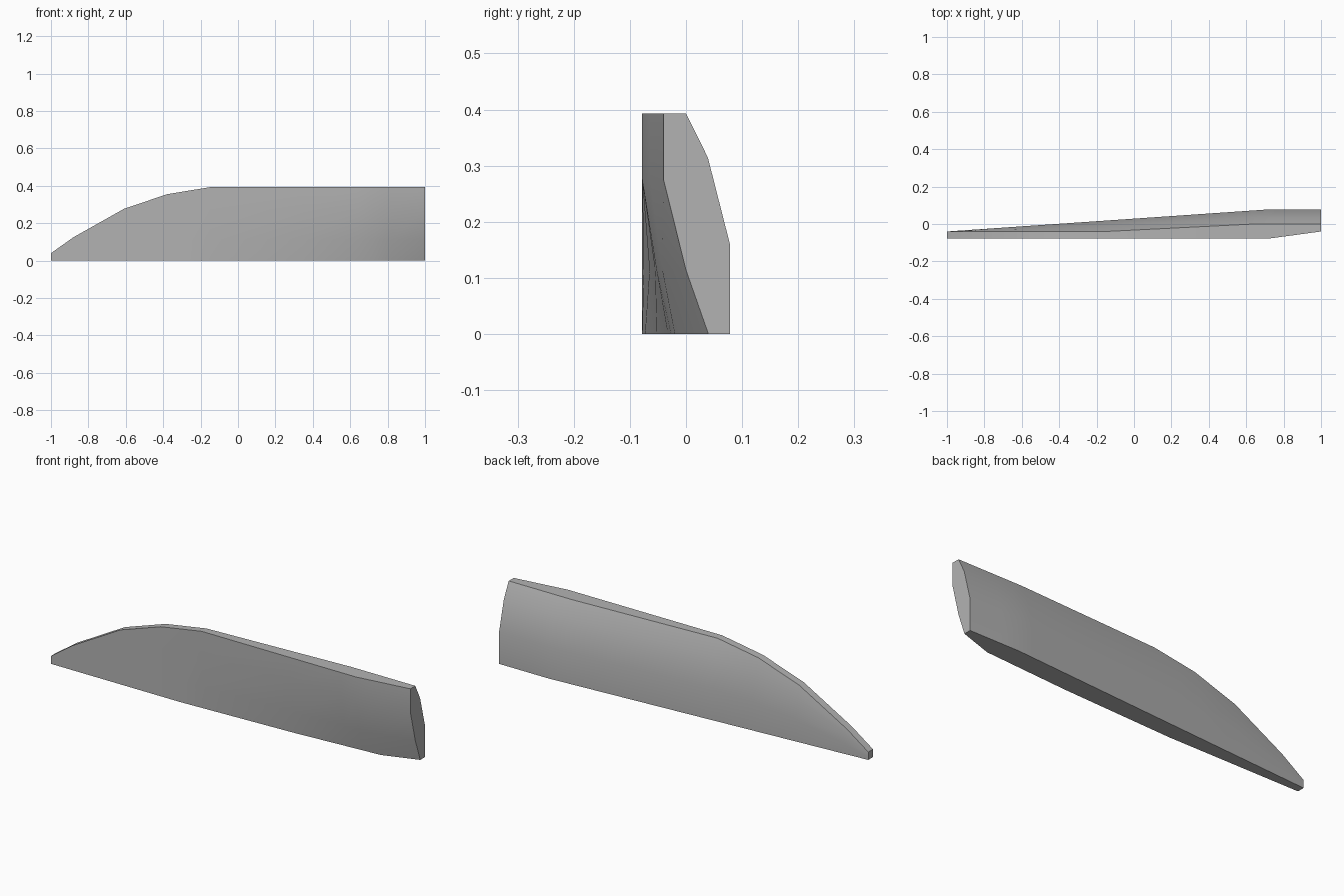
import bpy
import bmesh

cube = bpy.data.objects.get("Cube")
if cube:
    bpy.data.objects.remove(cube)

grey = bpy.data.materials.new("plain grey")
grey.use_nodes = True
colour = (0.45, 0.45, 0.45, 1)
grey.diffuse_color = colour
grey.node_tree.nodes["Principled BSDF"].inputs["Base Color"].default_value = colour


def along(points, x):
    """Piecewise linear value at x."""
    for (x0, v0), (x1, v1) in zip(points, points[1:]):
        if x <= x1:
            return v0 + (v1 - v0) * (x - x0) / (x1 - x0)
    return points[-1][1]


# Outline curves along the length of the panel
HEIGHT = [(-1, 0.04), (-0.88, 0.125), (-0.61, 0.277), (-0.38, 0.355), (-0.15, 0.393), (1, 0.393)]
FRONT_TOP = [(-1, -0.078), (0.72, -0.078), (1, -0.04)]
FRONT_BOTTOM = [(-1, -0.078), (-0.27, -0.078), (0.35, -0.052), (0.82, -0.02), (1, 0.04)]
BACK_TOP = [(-1, -0.04), (-0.15, -0.04), (0.64, 0), (1, 0)]
BACK_BOTTOM = [(-1, -0.04), (0.72, 0.078), (1, 0.078)]

# Cross-section: (height fraction, blend from top line to bottom line)
FRONT_SECTION = [(0, 1), (0.29, 0.5), (0.7, 0), (1, 0)]
BACK_SECTION = [(1, 0), (0.8, 0.5), (0.41, 1), (0, 1)]

curves = (HEIGHT, FRONT_TOP, FRONT_BOTTOM, BACK_TOP, BACK_BOTTOM)
stations = sorted({x for curve in curves for x, _ in curve})

# Curved panel lofted through the stations
bm = bmesh.new()
rings = []
for x in stations:
    ring = []
    for section, top, bottom in ((FRONT_SECTION, FRONT_TOP, FRONT_BOTTOM),
                                 (BACK_SECTION, BACK_TOP, BACK_BOTTOM)):
        for level, blend in section:
            y = along(top, x) * (1 - blend) + along(bottom, x) * blend
            ring.append(bm.verts.new((x, y, level * along(HEIGHT, x))))
    rings.append(ring)
for a, b in zip(rings, rings[1:]):
    for i in range(len(a)):
        j = (i + 1) % len(a)
        bm.faces.new((a[i], a[j], b[j], b[i]))
bm.faces.new(rings[0])
bm.faces.new(rings[-1])
bmesh.ops.recalc_face_normals(bm, faces=bm.faces[:])

mesh = bpy.data.meshes.new("curved_panel")
bm.to_mesh(mesh)
bm.free()
mesh.materials.append(grey)
panel = bpy.data.objects.new("curved_panel", mesh)
bpy.context.collection.objects.link(panel)

# Smooth sides with crisp rims
bpy.ops.object.select_all(action="DESELECT")
panel.select_set(True)
bpy.context.view_layer.objects.active = panel
bpy.ops.object.shade_smooth_by_angle(angle=0.6)
